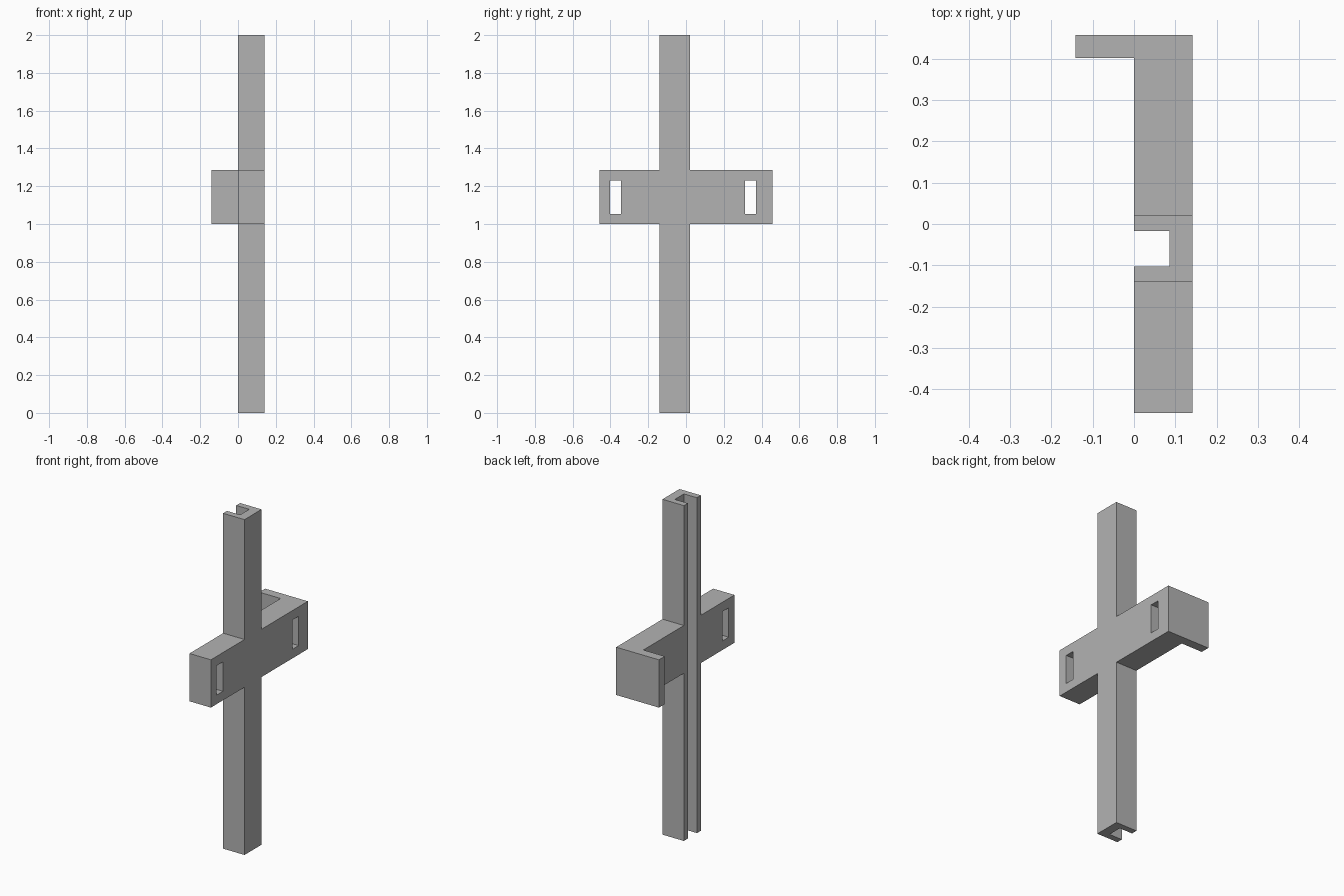
import bpy
import bmesh
from mathutils import Vector

cube = bpy.data.objects.get("Cube")
if cube:
    bpy.data.objects.remove(cube, do_unlink=True)

grey = bpy.data.materials.new("plain_grey")
grey.use_nodes = True
colour = (0.45, 0.45, 0.45, 1)
grey.diffuse_color = colour
grey.node_tree.nodes["Principled BSDF"].inputs["Base Color"].default_value = colour

# Shared dimensions
THICK = 0.141
HEIGHT = 2.0
ARM = 0.457
BAR_LOW, BAR_HIGH = 1.0, 1.285
POST_FRONT, POST_BACK = -0.14, 0.02


def prism(name, outline, x0, x1):
    """Extrude a (y, z) outline from x0 to x1."""
    bm = bmesh.new()
    face = bm.faces.new([bm.verts.new((x0, y, z)) for y, z in outline])
    side = bmesh.ops.extrude_face_region(bm, geom=[face])["geom"]
    moved = [v for v in side if isinstance(v, bmesh.types.BMVert)]
    bmesh.ops.translate(bm, verts=moved, vec=Vector((x1 - x0, 0, 0)))
    bmesh.ops.recalc_face_normals(bm, faces=bm.faces)
    mesh = bpy.data.meshes.new(name)
    bm.to_mesh(mesh)
    bm.free()
    mesh.materials.append(grey)
    obj = bpy.data.objects.new(name, mesh)
    bpy.context.collection.objects.link(obj)
    return obj


def box(name, x, y, z):
    outline = [(y[0], z[0]), (y[1], z[0]), (y[1], z[1]), (y[0], z[1])]
    return prism(name, outline, *x)


def combine(target, tool, operation):
    """Apply a boolean and discard the tool."""
    tool.hide_render = True
    mod = target.modifiers.new(tool.name, "BOOLEAN")
    mod.operation = operation
    mod.solver = "EXACT"
    mod.object = tool
    bpy.context.view_layer.update()
    graph = bpy.context.evaluated_depsgraph_get()
    mesh = bpy.data.meshes.new_from_object(target.evaluated_get(graph))
    target.modifiers.clear()
    target.data = mesh
    bpy.data.objects.remove(tool, do_unlink=True)


# Upright post and crossbar as one cross-shaped plate
cross = prism("cross_bracket", [
    (POST_FRONT, 0), (POST_BACK, 0),
    (POST_BACK, BAR_LOW), (ARM, BAR_LOW), (ARM, BAR_HIGH), (POST_BACK, BAR_HIGH),
    (POST_BACK, HEIGHT), (POST_FRONT, HEIGHT),
    (POST_FRONT, BAR_HIGH), (-ARM, BAR_HIGH), (-ARM, BAR_LOW), (POST_FRONT, BAR_LOW),
], 0, THICK)

# Return flange at the back end of the crossbar
flange = box("end_flange", (-THICK, THICK / 2), (0.402, ARM), (BAR_LOW, BAR_HIGH))
combine(cross, flange, "UNION")

# Channel along the full height of the post
channel = box("channel_cutter", (-0.1, 0.086), (-0.103, -0.017), (-0.1, HEIGHT + 0.1))
combine(cross, channel, "DIFFERENCE")

# Slots through both ends of the crossbar
for y in (-0.373, 0.341):
    slot = box("slot_cutter", (-0.1, 0.3), (y - 0.029, y + 0.029), (1.054, 1.229))
    combine(cross, slot, "DIFFERENCE")
